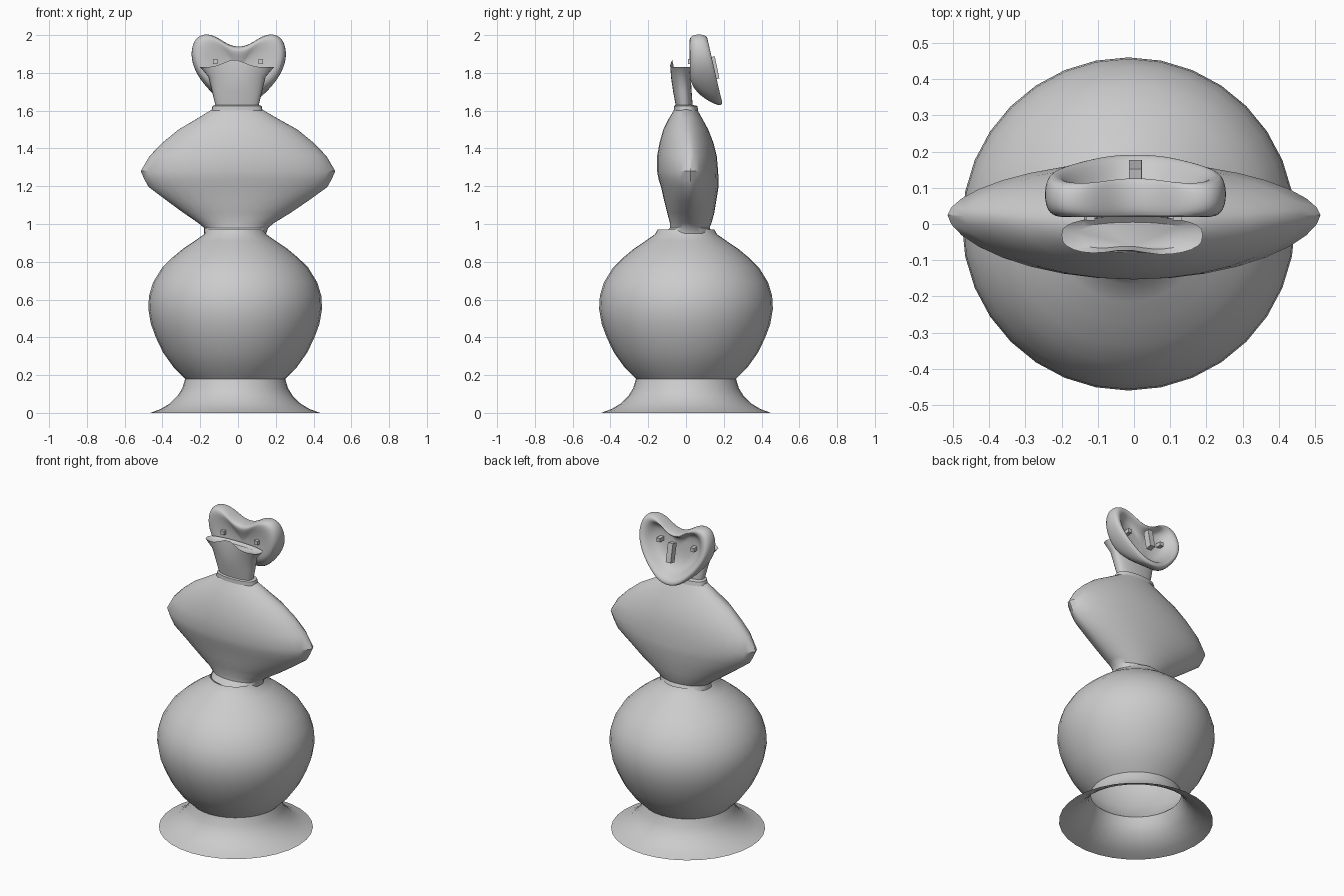
import bpy, bmesh, math
from mathutils import Vector

if "Cube" in bpy.data.objects:
    bpy.data.objects.remove(bpy.data.objects["Cube"])

SIDES = 32


def make_object(name, rings, cap_start=False, cap_end=False, angle=35, subsurf=0):
    """Skin a list of closed rings of points into one object."""
    bm = bmesh.new()
    loops = [[bm.verts.new(p) for p in ring] for ring in rings]
    n = len(loops[0])
    for a, b in zip(loops, loops[1:]):
        for i in range(n):
            j = (i + 1) % n
            bm.faces.new((a[i], a[j], b[j], b[i]))
    if cap_start:
        bm.faces.new(loops[0][::-1])
    if cap_end:
        bm.faces.new(loops[-1])
    bmesh.ops.recalc_face_normals(bm, faces=bm.faces)
    me = bpy.data.meshes.new(name)
    bm.to_mesh(me)
    bm.free()
    ob = bpy.data.objects.new(name, me)
    bpy.context.collection.objects.link(ob)
    if subsurf:
        m = ob.modifiers.new("smooth", 'SUBSURF')
        m.levels = m.render_levels = subsurf
    bpy.ops.object.select_all(action='DESELECT')
    ob.select_set(True)
    bpy.context.view_layer.objects.active = ob
    bpy.ops.object.shade_smooth_by_angle(angle=math.radians(angle))
    return ob


def section(z, cx, half, y_tip, y_front, y_back, power=1.0):
    """Oval or lens cross-section with its own front and back depth."""
    pts = []
    for i in range(SIDES):
        t = 2 * math.pi * i / SIDES
        s = math.sin(t)
        depth = (y_back - y_tip) if s > 0 else (y_tip - y_front)
        y = y_tip + math.copysign(abs(s) ** power, s) * depth
        pts.append(Vector((cx + half * math.cos(t), y, z)))
    return pts


# Flared foot, open underneath
foot = [(0, .45), (.02, .395), (.05, .345), (.09, .305), (.13, .28), (.18, .265)]
make_object("foot", [section(z, -.015, r, 0, -r, r) for z, r in foot])

# Hollow round body, open at foot
ball = [(.18, .265), (.24, .325), (.32, .382), (.40, .42), (.47, .446), (.55, .46),
        (.62, .456), (.69, .435), (.77, .386), (.82, .335), (.87, .275),
        (.91, .215), (.945, .165), (.97, .15)]
make_object("round_body", [section(z, -.015, r, 0, -r, r) for z, r in ball])

# Flattened torso with side points
torso = [
    (.95, -.015, .165, .02, -.115, .14, 1.0),
    (.98, -.01, .17, .02, -.085, .125, 1.0),
    (1.005, -.01, .20, .025, -.085, .135, 1.05),
    (1.06, -.005, .285, .025, -.10, .15, 1.1),
    (1.12, -.002, .37, .025, -.115, .16, 1.15),
    (1.195, 0, .472, .025, -.132, .172, 1.2),
    (1.235, 0, .495, .025, -.145, .172, 1.2),
    (1.28, 0, .515, .025, -.153, .17, 1.2),
    (1.36, 0, .468, .022, -.153, .163, 1.2),
    (1.43, 0, .40, .018, -.14, .145, 1.2),
    (1.50, 0, .315, .01, -.12, .118, 1.15),
    (1.56, -.003, .21, .005, -.09, .085, 1.05),
    (1.605, -.005, .135, 0, -.062, .06, 1.0),
]
make_object("torso", [section(*r) for r in torso], cap_end=True)

# Narrow collar flaring to a wavy top edge
collar = [(1.60, -.005, .135, 0, -.065, .065, .7),
          (1.625, -.005, .13, -.005, -.064, .06, .7),
          (1.63, -.005, .115, -.01, -.055, .035, .7),
          (1.70, -.005, .132, -.015, -.068, .03, .7),
          (1.78, -.005, .152, -.025, -.08, .025, .7),
          (1.83, -.005, .195, -.03, -.092, .022, .7)]
rings = [section(*r) for r in collar]
for p in rings[-1]:
    bump = math.exp(-((p.x + .02) / .075) ** 2)
    if p.y < -.03:
        p.z += .04 * bump
        p.y += .02 * bump
rings.append([Vector((p.x * .8, -.035 + (p.y + .035) * .7, 1.815)) for p in rings[-1]])
make_object("collar", rings, cap_end=True)

# Heart-shaped head, dished on its back face
half = [(0, 1.935), (.06, 1.95), (.12, 1.995), (.18, 2.01), (.235, 1.985), (.258, 1.90),
        (.235, 1.81), (.175, 1.725), (.10, 1.655), (.045, 1.632), (0, 1.628)]
outline = half + [(-x, z) for x, z in half[-2:0:-1]]


def heart_ring(scale, t):
    pts = []
    for x, z0 in outline:
        z = 1.82 + (z0 - 1.82) * scale
        back = .11 + (2.0 - z) / .36 * .083
        front = .015 + .14 * max(0, (1.74 - z) / .11) ** 1.5
        pts.append(Vector((x * scale + .004, front + (back - front) * t, z)))
    return pts


heart = [(.15, .22), (.45, .14), (.75, .02), (.93, .05), (1.0, .35), (1.0, .75),
         (.95, 1.0), (.84, 1.0), (.74, .8), (.6, .45), (.2, .4)]
make_object("heart_head", [heart_ring(*r) for r in heart], True, True, 60, 2)


# Small fittings: upright bar in the dish and a pair of side pegs
def box(name, size, loc, tilt):
    bpy.ops.mesh.primitive_cube_add(size=1, location=loc, rotation=(tilt, 0, 0))
    ob = bpy.context.object
    ob.name = name
    ob.scale = size
    m = ob.modifiers.new("edge", 'BEVEL')
    m.width = .005


box("dish_bar", (.035, .04, .12), (.004, .145, 1.825), .2)
for side in (-1, 1):
    box("dish_peg", (.025, .10, .025), (side * .12, .06, 1.86), 0)
